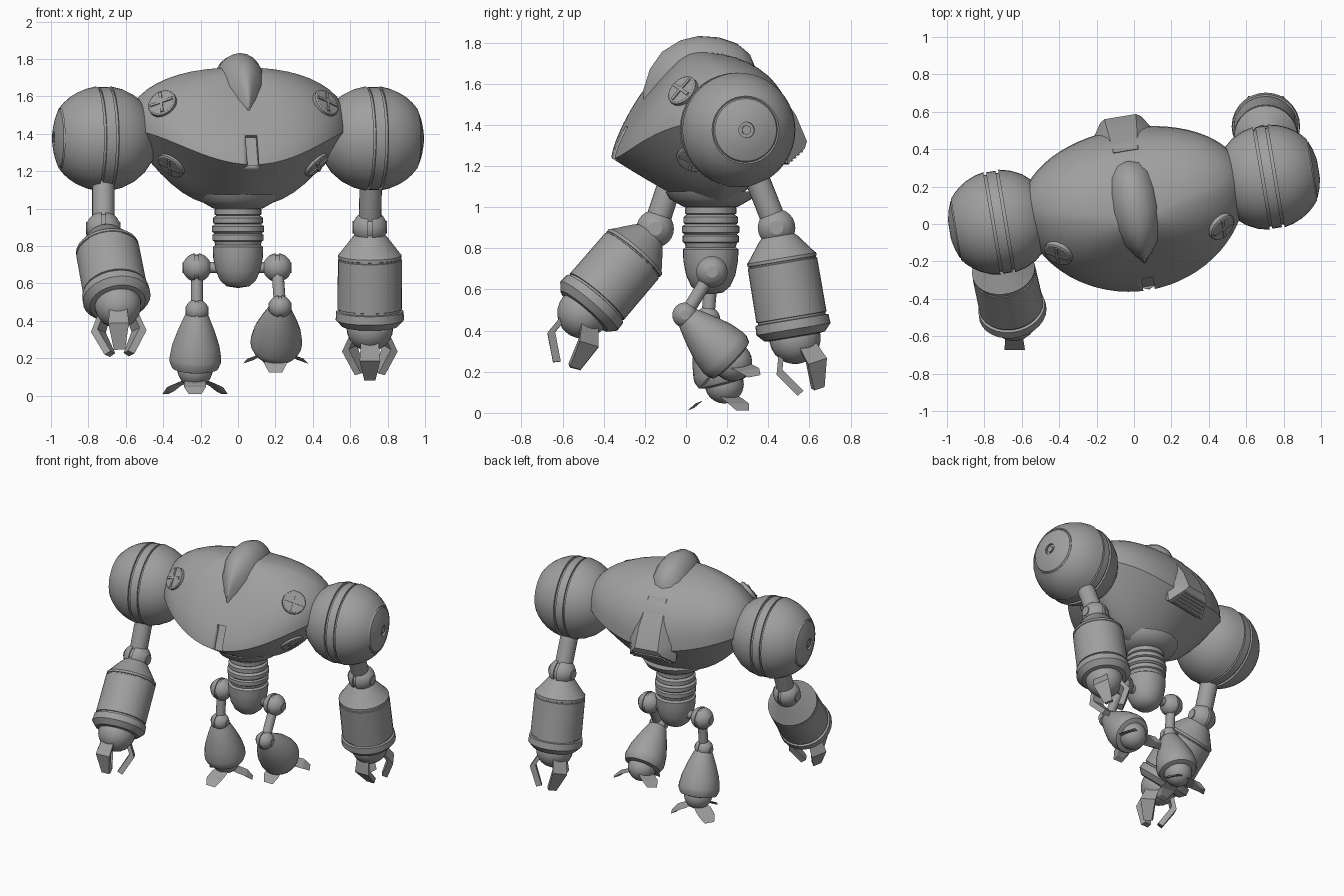
import bpy, bmesh, math
from mathutils import Vector, Matrix
from mathutils.bvhtree import BVHTree

if "Cube" in bpy.data.objects:
    bpy.data.objects.remove(bpy.data.objects["Cube"])

grey = bpy.data.materials.new("metal_grey")
grey.diffuse_color = (0.35, 0.35, 0.35, 1)
grey.use_nodes = True
grey.node_tree.nodes["Principled BSDF"].inputs["Base Color"].default_value = grey.diffuse_color

# Torso frame: turned slightly about z
TORSO = Matrix.Translation((0, 0.13, 0)) @ Matrix.Rotation(math.radians(9.5), 4, 'Z')


def finish(name, bm, matrix=Matrix(), angle=32):
    bmesh.ops.remove_doubles(bm, verts=bm.verts, dist=1e-5)
    bmesh.ops.recalc_face_normals(bm, faces=bm.faces)
    me = bpy.data.meshes.new(name)
    bm.to_mesh(me)
    bm.free()
    me.materials.append(grey)
    me.shade_smooth()
    me.set_sharp_from_angle(angle=math.radians(angle))
    ob = bpy.data.objects.new(name, me)
    ob.matrix_world = matrix
    bpy.context.collection.objects.link(ob)
    return ob


def skin(bm, rings):
    """Join equal-length rings of points with quads."""
    vr = [[bm.verts.new(p) for p in r] for r in rings]
    n = len(vr[0])
    for a, b in zip(vr, vr[1:]):
        for i in range(n):
            j = (i + 1) % n
            bm.faces.new((a[i], a[j], b[j], b[i]))
    return vr


def frame(origin, d):
    """Axes with z along d; y points forward when d points down."""
    z = Vector(d).normalized()
    ref = Vector((0, 0, 1)) if abs(z.x) > 0.8 else Vector((1, 0, 0))
    x = (ref - z * ref.dot(z)).normalized()
    m = Matrix((x, z.cross(x), z)).transposed().to_4x4()
    m.translation = Vector(origin)
    return m


def lathe(name, prof, origin, d, segs=32):
    bm = bmesh.new()
    rings = [[(r * math.cos(2 * math.pi * i / segs), r * math.sin(2 * math.pi * i / segs), s)
              for i in range(segs)] for r, s in prof]
    vr = skin(bm, rings)
    bm.faces.new(vr[0])
    bm.faces.new(vr[-1])
    return finish(name, bm, frame(origin, d))


def rod(name, a, b, r, segs=20):
    a, b = Vector(a), Vector(b)
    return lathe(name, [(r, 0), (r, (b - a).length)], a, b - a, segs)


def ball(name, c, r):
    """Round joint with a centre slit and a pin on each side."""
    half = [(.36, 1.0), (.36, .94)] + [(math.sqrt(1 - t * t), t) for t in (.92, .8, .6, .35, .12)] + [(.9, .12)]
    prof = [(a * r, t * r) for a, t in half]
    return lathe(name, prof + [(a, -t) for a, t in reversed(prof)], c, (1, 0, 0), 24)


def sphere(name, c, d, r):
    prof = [(r * math.sin(math.pi * (i + .02) / 12), -r * math.cos(math.pi * (i + .02) / 12)) for i in range(12)]
    return lathe(name, prof + [(r * .01, r)], c, d, 24)


def box(name, matrix, size):
    bm = bmesh.new()
    bmesh.ops.create_cube(bm, size=1, matrix=Matrix.Diagonal((*size, 1)))
    return finish(name, bm, matrix)


def hull(name, pts, matrix):
    bm = bmesh.new()
    bmesh.ops.convex_hull(bm, input=[bm.verts.new(p) for p in pts])
    return finish(name, bm, matrix, 20)


def claws(name, c, d, path, widths, thick):
    """Three bent claws round the axis d, one of them at the front."""
    for k in range(3):
        bm = bmesh.new()
        rings = []
        for (r, s), w in zip(path, widths):
            rings.append([(r, -w, s), (r, w, s), (r - thick, w * .8, s - thick * .4), (r - thick, -w * .8, s - thick * .4)])
        vr = skin(bm, rings)
        bm.faces.new(vr[0])
        bm.faces.new(vr[-1])
        turn = Matrix.Rotation(math.radians(90 + 120 * k), 4, 'Z')
        finish(f"{name}_{k + 1}", bm, frame(c, d) @ turn, 15)


# Torso: dome above a rim that dips at front and back, bowl below
SEG, LEV = 64, 12
angles = [2 * math.pi * i / SEG for i in range(SEG)]


def rim(a):
    s = -math.sin(a)
    depth, dip = (.49, .185) if s > 0 else (.385, .12)
    return (.6 - .03 * s) * math.cos(a), -depth * s, 1.42 - dip * abs(s) ** 3


def dome_point(a, u):
    x, y, z = rim(a)
    p = 2.3 - 1.0 * max(0, -math.sin(a))
    r, h = max(0, math.cos(u)) ** (2 / p), math.sin(u) ** (2 / p)
    return x * r, y * r - .1 * (1 - r), z + (1.755 - z) * h


def bowl_point(a, f):
    x, y, z = rim(a)
    k = .2 + .8 * f
    return x * k, y * k, 1.02 + (z - 1.02) * f ** (1.85 - .7 * abs(math.sin(a)))


bm = bmesh.new()
rings = [[bowl_point(a, j / 8) for a in angles] for j in range(8)]
rings += [[dome_point(a, j / LEV * math.pi / 2) for a in angles] for j in range(LEV)]
rings += [[(0, -.1, 1.755)] * SEG]
vr = skin(bm, rings)
bm.faces.new(vr[0])
torso = finish("torso", bm, TORSO, 30)
tree = BVHTree.FromPolygons([v.co for v in torso.data.vertices], [p.vertices[:] for p in torso.data.polygons])

# Front slot cut, following the slope of the chest
tilt = Matrix.Rotation(math.radians(-24), 4, 'X')
cutter = box("slot_cutter", TORSO @ Matrix.Translation((0, -.462, 1.315)) @ tilt, (.062, .06, .17))
cutter.hide_render = True
cutter.display_type = 'WIRE'
cut = torso.modifiers.new("slot", 'BOOLEAN')
cut.operation, cut.object, cut.solver = 'DIFFERENCE', cutter, 'EXACT'

# Cross-head screws on the front, seated on the nearest torso surface
for x, y, z in ((-.44, -.21, 1.555), (.43, -.21, 1.555), (-.41, -.18, 1.21), (.42, -.18, 1.21)):
    hit, n, _, _ = tree.find_nearest(Vector((x, y, z)))
    if n.dot(hit - Vector((0, 0, 1.38))) < 0:
        n = -n
    p, n = TORSO @ hit, TORSO.to_3x3() @ n
    lathe("screw_head", [(.08, -.03), (.08, .012), (.072, .018), (.01, .02)], p, n, 24)
    for k in range(2):
        m = frame(p + n * .014, n) @ Matrix.Rotation(math.pi / 2 * k + .1, 4, 'Z')
        box("screw_cross", m, (.13, .016, .022))

# Head crest: arched sections tapering to a front beak
bm = bmesh.new()
rings = []
for y, w, z in ((.205, .03, 1.69), (.18, .075, 1.745), (.12, .11, 1.795), (.03, .127, 1.825), (-.07, .132, 1.832),
                (-.16, .13, 1.81), (-.25, .1, 1.755), (-.31, .055, 1.67), (-.345, .01, 1.56)):
    sharp = 1 + max(0, -y - .1) * 2
    arc = [math.pi * i / 12 for i in range(13)]
    rings.append([(w * math.cos(t), y + .03 * (1 - math.sin(t)), z - .16 + .16 * max(0, math.sin(t)) ** sharp)
                  for t in arc])
vr = skin(bm, rings)
bm.faces.new(vr[0])
bm.faces.new(vr[-1])
finish("head_crest", bm, TORSO, 35)

# Rear vent with slats underneath
vent = []
for x, y, z in ((.065, .265, 1.635), (.08, .395, 1.45), (.085, .45, 1.32), (.11, .435, 1.285),
                (.17, .34, 1.21), (.18, .33, 1.38), (.1, .1, 1.4)):
    vent += [(x, y, z), (-x, y, z)]
hull("rear_vent", vent, TORSO)
for i in range(5):
    f = (i + .5) / 5
    m = Matrix.Translation((0, .43 - .09 * f, 1.281 - .072 * f)) @ Matrix.Rotation(math.radians(39), 4, 'X')
    box("vent_slat", TORSO @ m, (.19 + .1 * f, .009, .016))

# Waist collar, ribbed waist and pelvis
WAIST = Vector((0.0, .12, 0))
lathe("waist_collar", [(.22, 1.075), (.2, 1.04), (.13, 1.0)], WAIST, (0, 0, 1))
ribs = [(.11, 1.05)]
for i in range(4):
    z, r = 1.005 - .046 * i, (.125, .133, .14, .137)[i]
    ribs += [(r - .01, z), (r, z - .008), (r, z - .036), (r - .01, z - .042)]
lathe("waist_ribs", ribs + [(.115, .78)], WAIST, (0, 0, 1))
lathe("pelvis", [(.115, .81), (.135, .795), (.133, .74), (.12, .67), (.095, .615), (.06, .585), (.01, .577)], WAIST, (0, 0, 1))


def shell(t):
    return .281 * math.sqrt(1 - (t / .29) ** 2), t


# Shoulders with a banded seam and a domed end cap
for side, tag in ((-1, "left"), (1, "right")):
    c = TORSO @ Vector((side * .73, 0, 1.375))
    d = TORSO.to_3x3() @ Vector((side, 0, 0))
    prof = [shell(t) for t in (-.28, -.26, -.22, -.16, -.1, -.04)]
    prof += [(.262, -.04), (.262, -.026), (.275, -.026), (.275, .026), (.262, .026), (.262, .04)]
    prof += [shell(t) for t in (.04, .09, .14, .18, .21, .235)]
    prof += [(.158, .231), (.152, .24), (.11, .256), (.06, .268), (.038, .27), (.038, .255), (.022, .255), (.022, .268)]
    lathe(f"{tag}_shoulder", prof, c, d, 40)

# Arms: strut, elbow, forearm drum, hand ball and claws
FOREARM = [(.07, .03), (.095, .055), (.16, .14), (.17, .15), (.17, .165), (.166, .167), (.166, .173), (.171, .175),
           (.173, .44), (.166, .442), (.166, .452), (.18, .455), (.183, .5), (.15, .535), (.12, .54)]
arms = (("left", (-.72, .01, 1.38), (-.72, -.15, .895), (.08, -.36, -.42), (.03, -.27, -.96)),
        ("right", (.715, .25, 1.38), (.705, .44, .9), (0, .09, -.54), (0, .31, -.95)))
for tag, top, elbow, d, hand_dir in arms:
    rod(f"{tag}_upper_arm", top, elbow, .06)
    ball(f"{tag}_elbow", elbow, .092)
    lathe(f"{tag}_forearm", FOREARM, elbow, d, 28)
    hand = Vector(elbow) + Vector(d).normalized() * .545
    sphere(f"{tag}_hand_ball", hand, d, .125)
    claws(f"{tag}_claw", hand, hand_dir, [(.1, .05), (.14, .14), (.075, .27)], [.048, .055, .03], .035)

# Legs: hip, strut, knee, flared shin, ankle ball and toes
SHIN = [(.045, .0), (.065, .03), (.098, .11), (.126, .19), (.138, .26), (.138, .285), (.125, .315), (.09, .325)]
legs = (("left", (-.22, .126, .685), (-.22, .105, .455), (-.01, .085, -.33), (0, 0, -1), .04),
        ("right", (.21, .126, .685), (.225, -.005, .475), (-.025, .24, -.235), (0, .2, -.98), .0))
for tag, hip, knee, d, foot_dir, drop in legs:
    rod(f"{tag}_hip_axle", (0, hip[1], hip[2]), hip, .03)
    ball(f"{tag}_hip", hip, .077)
    rod(f"{tag}_thigh", hip, knee, .032)
    ball(f"{tag}_knee", knee, .062)
    lathe(f"{tag}_shin", SHIN, knee, d, 24)
    ankle = Vector(knee) + Vector(d).normalized() * .325
    sphere(f"{tag}_ankle_ball", ankle, d, .095)
    claws(f"{tag}_toe", ankle - Vector((0, 0, drop)), foot_dir, [(.075, .03), (.14, .055), (.18, .09)],
          [.058, .058, .035], .035)
